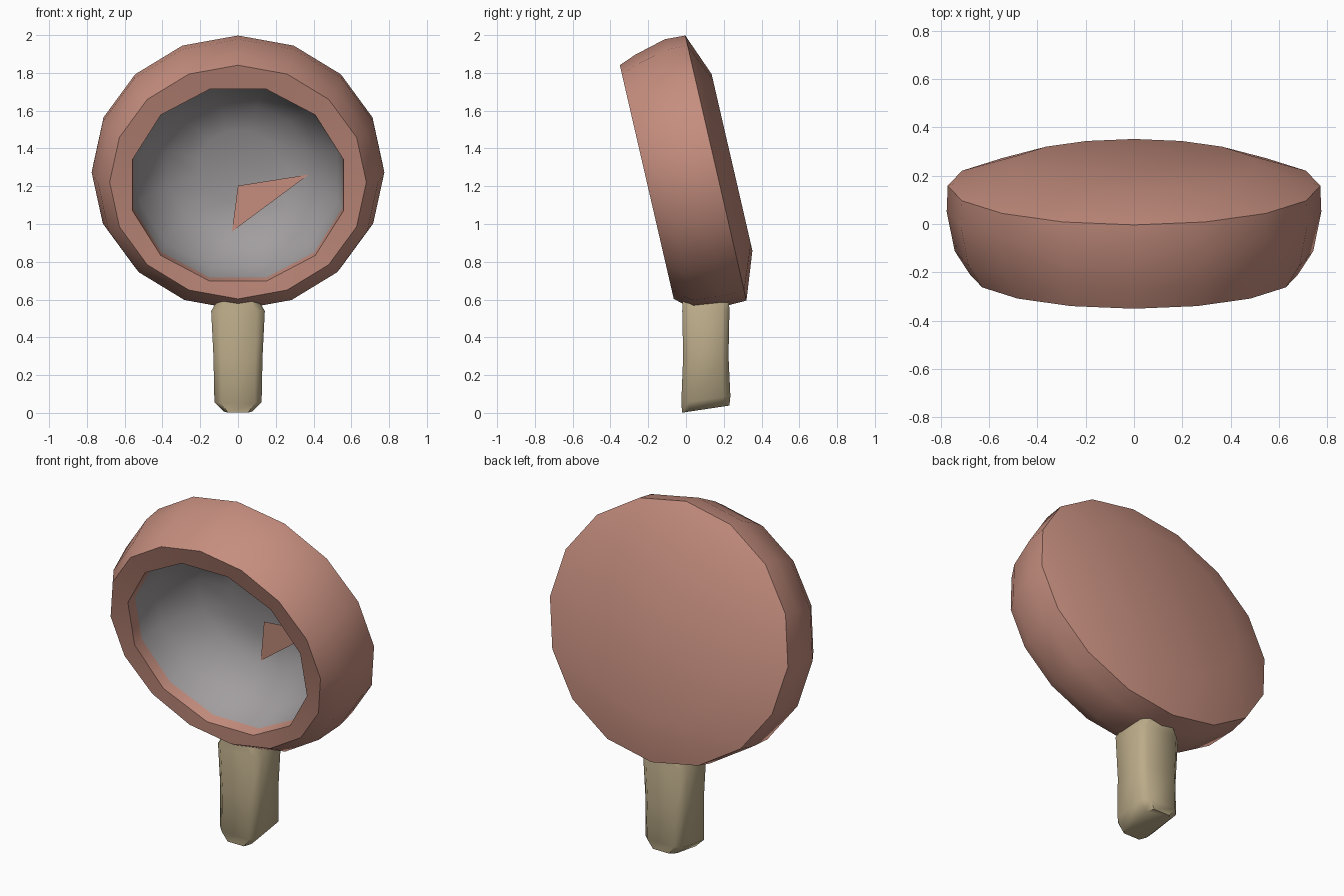
import bpy, bmesh, math
from mathutils import Matrix, Vector

if "Cube" in bpy.data.objects:
    bpy.data.objects.remove(bpy.data.objects["Cube"])

SIDES = 16
TILT = math.radians(13)

# Head frame: local x = right, local y = up the disc, local z = out of the mirror
HEAD = (Matrix.Translation((0, 0, 1.27)) @ Matrix.Rotation(math.pi / 2 + TILT, 4, 'X')
        @ Matrix.Diagonal((1.07, 1, 1, 1)))


def material(name, rgb):
    mat = bpy.data.materials.new(name)
    mat.diffuse_color = (*rgb, 1)
    mat.use_nodes = True
    mat.node_tree.nodes["Principled BSDF"].inputs["Base Color"].default_value = mat.diffuse_color
    return mat


def finish(bm, name, mat, angle=35, recalc=True):
    if recalc:
        bmesh.ops.recalc_face_normals(bm, faces=bm.faces)
    me = bpy.data.meshes.new(name)
    bm.to_mesh(me)
    bm.free()
    ob = bpy.data.objects.new(name, me)
    bpy.context.collection.objects.link(ob)
    me.materials.append(mat)
    bpy.ops.object.select_all(action='DESELECT')
    ob.select_set(True)
    bpy.context.view_layer.objects.active = ob
    bpy.ops.object.shade_smooth_by_angle(angle=math.radians(angle))
    return ob


def loft(bm, rings, cap_start=False, cap_end=False):
    loops = [[bm.verts.new(p) for p in ring] for ring in rings]
    n = len(loops[0])
    for a, b in zip(loops, loops[1:]):
        for i in range(n):
            j = (i + 1) % n
            bm.faces.new((a[i], a[j], b[j], b[i]))
    if cap_start:
        bm.faces.new(loops[0][::-1])
    if cap_end:
        bm.faces.new(loops[-1])


def disc_ring(r, d, shift=0, sides=SIDES, turn=0):
    steps = [math.pi / 2 + 2 * math.pi * (i + turn) / sides for i in range(sides)]
    return [HEAD @ Vector((r * math.cos(a), r * math.sin(a) + shift, d)) for a in steps]


pink = material("pink_frame", (0.56, 0.27, 0.21))
tan = material("tan_handle", (0.50, 0.41, 0.25))
grey = material("grey_dish", (0.36, 0.34, 0.35))

# Frame: flat back, rounded outer wall and front lip (radius, depth, shift down)
bm = bmesh.new()
frame = [(0.48, -0.25, 0), (0.72, -0.16, -0.01), (0.724, -0.05, -0.009),
         (0.693, 0.12, -0.022), (0.635, 0.213, 0)]
loft(bm, [disc_ring(*p) for p in frame], cap_start=True)
finish(bm, "mirror_frame", pink, 42)

# Inner lip: bridges the 16-sided rim to the 12-sided opening
bm = bmesh.new()
outer, inner = disc_ring(0.635, 0.213), disc_ring(0.54, 0.2, -0.02, 12, 0.5)
for ring in (outer, inner):
    vs = [bm.verts.new(p) for p in ring]
    for a, b in zip(vs, vs[1:] + vs[:1]):
        bm.edges.new((a, b))
bmesh.ops.bridge_loops(bm, edges=bm.edges[:])
# make the lip face forwards
bm.normal_update()
if sum(f.normal.y * f.calc_area() for f in bm.faces) > 0:
    bmesh.ops.reverse_faces(bm, faces=bm.faces[:])
finish(bm, "front_lip", pink, recalc=False)

# Inner wall of the frame
bm = bmesh.new()
loft(bm, [disc_ring(r, d, -0.02, 12, 0.5) for r, d in ((0.54, 0.2), (0.53, 0.08))])
bmesh.ops.reverse_faces(bm, faces=bm.faces[:])
finish(bm, "inner_wall", pink, recalc=False)

# Grey dish sunk into the frame, with a wide floor close to the back
bm = bmesh.new()
dish = [(0.535, 0.14), (0.51, 0.0), (0.36, -0.18), (0.2, -0.23)]
loft(bm, [disc_ring(r, d, -0.02, 12, 0.5) for r, d in dish], cap_end=True)
finish(bm, "mirror_dish", grey, 50)

# Patch of the frame's back wall showing through the dish
bm = bmesh.new()
bm.faces.new([bm.verts.new(HEAD @ Vector(p)) for p in
              ((0.0, -0.12, -0.22), (-0.03, -0.36, -0.18), (0.35, -0.05, -0.18))])
finish(bm, "back_wall_patch", pink, recalc=False)

# Handle: chamfered square post, pinched sideways at the foot and top
bm = bmesh.new()
corners = [(1, 0.7), (0.7, 1), (-0.7, 1), (-1, 0.7),
           (-1, -0.7), (-0.7, -1), (0.7, -1), (1, -0.7)]
levels = [(0.02, 0.075, 0.125), (0.07, 0.125, 0.13), (0.3, 0.13, 0.12),
          (0.54, 0.142, 0.125), (0.64, 0.08, 0.12)]
loft(bm, [[(hx * x, 0.105 + hy * y, z + (0.15 * hy * y if z < 0.1 else 0))
           for x, y in corners] for z, hx, hy in levels], True, True)
finish(bm, "handle", tan, 50)
